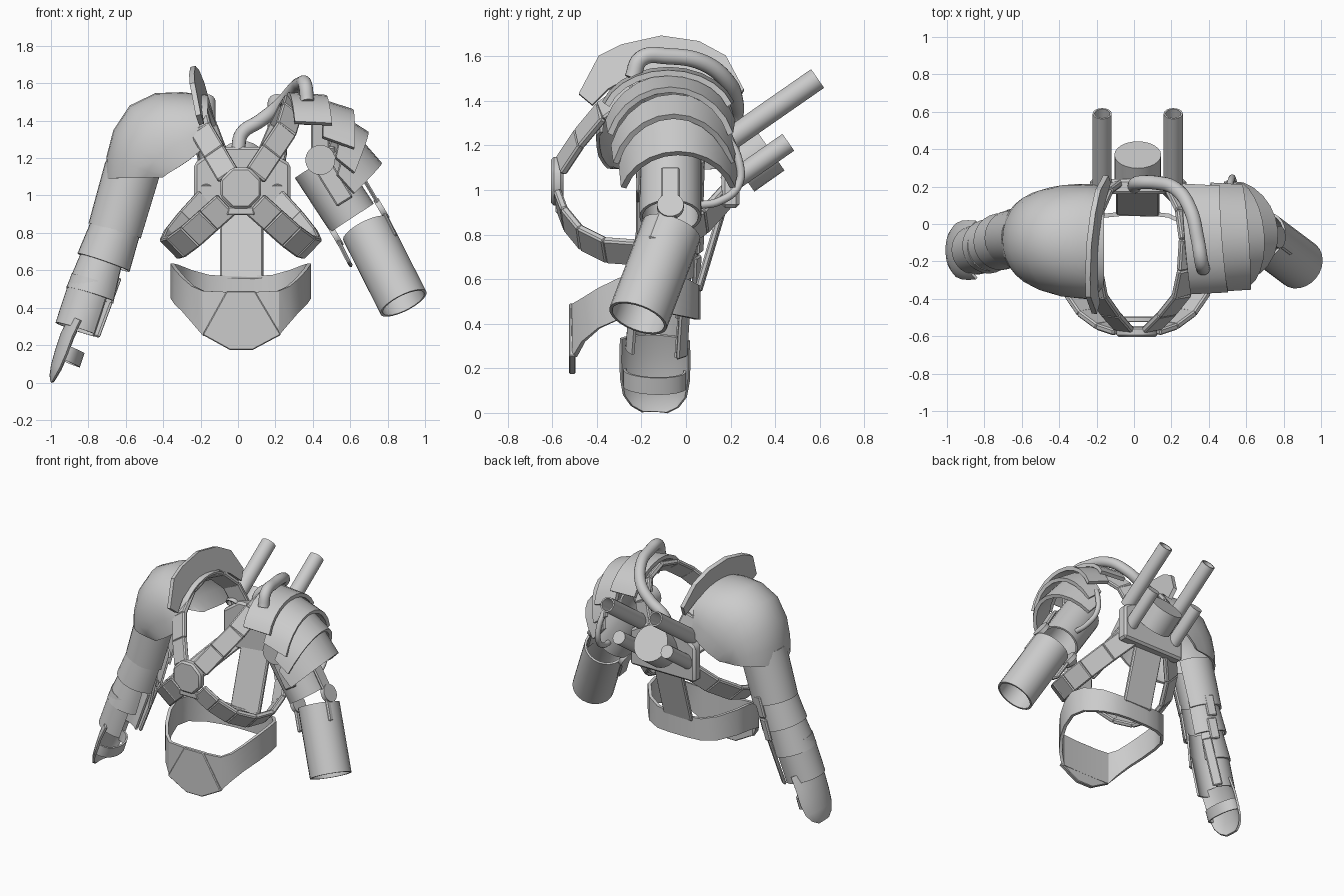
import bpy, bmesh, math
from mathutils import Vector as V

if "Cube" in bpy.data.objects:
    bpy.data.objects.remove(bpy.data.objects["Cube"])

grey = bpy.data.materials.new("plain_grey")
grey.diffuse_color = (0.6, 0.6, 0.6, 1)
grey.use_nodes = True
grey.node_tree.nodes["Principled BSDF"].inputs["Base Color"].default_value = grey.diffuse_color


def obj(name, verts, faces, thick=0, bevel=0):
    me = bpy.data.meshes.new(name)
    me.from_pydata([tuple(v) for v in verts], [], faces)
    bm = bmesh.new()
    bm.from_mesh(me)
    bmesh.ops.recalc_face_normals(bm, faces=bm.faces)
    bm.to_mesh(me)
    bm.free()
    me.materials.append(grey)
    o = bpy.data.objects.new(name, me)
    bpy.context.collection.objects.link(o)
    if thick:
        m = o.modifiers.new("thickness", 'SOLIDIFY')
        m.thickness, m.offset = thick, 0
    if bevel:
        m = o.modifiers.new("edge", 'BEVEL')
        m.width, m.segments = bevel, 1
    return o


def loft(name, rings, thick=0.015, closed=False, loop=False, caps=False):
    """Skin a list of equal point rows; closed joins each row, loop joins last row to first."""
    n, k = len(rings[0]), len(rings)
    faces = []
    for i in range(k if loop else k - 1):
        for j in range(n if closed else n - 1):
            a, b = i * n, ((i + 1) % k) * n
            j2 = (j + 1) % n
            faces.append((a + j, a + j2, b + j2, b + j))
    if caps:
        faces += [tuple(range(n)), tuple(range((k - 1) * n, k * n))]
    return obj(name, [p for r in rings for p in r], faces, thick)


def arch(base, tip, w, yc, n=10, half=90, power=1.0, skew=0.0):
    """Arc section spanning y, rising from base (x,z) to tip (x,z); half is its half angle."""
    out = []
    h = math.radians(half)
    for i in range(n + 1):
        a = h * (2 * i / n - 1)
        s = max(0, (math.cos(a) - math.cos(h)) / (1 - math.cos(h))) ** power
        dy = w * math.sin(a) / math.sin(h)
        out.append(V((base[0] + (tip[0] - base[0]) * s - skew * dy, yc + dy,
                      base[1] + (tip[1] - base[1]) * s)))
    return out


def ring(c, axis, r, arc=360, n=24, face=(-1, 0, 0), ry=1.0):
    """Circle or arc about an axis, the arc centred on direction face."""
    t = V(axis).normalized()
    u = V(face)
    u = (u - t * u.dot(t)).normalized()
    w = t.cross(u)
    m = n if arc >= 360 else n + 1
    pts = []
    for i in range(m):
        a = math.radians(-arc / 2 + arc * i / n)
        pts.append(V(c) + u * math.cos(a) * r + w * math.sin(a) * r * ry)
    return pts


def tube(name, p0, p1, r0, r1=None, arc=360, thick=0.014, solid=False, n=24):
    p0, p1 = V(p0), V(p1)
    r1 = r1 or r0
    d = p1 - p0
    return loft(name, [ring(p0, d, r0, arc, n), ring(p1, d, r1, arc, n)],
                0 if solid else thick, arc >= 360, caps=solid)


def box_geo(c, ax, size):
    v = []
    for sx in (-.5, .5):
        for sy in (-.5, .5):
            for sz in (-.5, .5):
                v.append(V(c) + ax[0] * sx * size[0] + ax[1] * sy * size[1] + ax[2] * sz * size[2])
    return v, [(0, 1, 3, 2), (4, 6, 7, 5), (0, 4, 5, 1), (2, 3, 7, 6), (0, 2, 6, 4), (1, 5, 7, 3)]


def strap(name, pts, width, thick, hub=(0.01, -0.15, 1.1)):
    """Chain of bevelled plates following a path, facing away from the hub."""
    verts, faces = [], []
    for a, b in zip(pts, pts[1:]):
        a, b = V(a), V(b)
        t = (b - a).normalized()
        mid = (a + b) / 2
        nrm = mid - V(hub)
        nrm = (nrm - t * nrm.dot(t)).normalized()
        v, f = box_geo(mid, (t, t.cross(nrm), nrm), ((b - a).length + 0.008, width, thick))
        faces += [tuple(i + len(verts) for i in q) for q in f]
        verts += v
    return obj(name, verts, faces, bevel=0.008)


def prism(name, pts, y0, y1, bevel=0.01):
    n = len(pts)
    v = [(x, y0, z) for x, z in pts] + [(x, y1, z) for x, z in pts]
    f = [tuple(range(n)), tuple(range(n, 2 * n))]
    f += [(i, (i + 1) % n, (i + 1) % n + n, i + n) for i in range(n)]
    return obj(name, v, f, bevel=bevel)


def hose(name, pts, r):
    cu = bpy.data.curves.new(name, 'CURVE')
    cu.dimensions, cu.bevel_depth, cu.bevel_resolution = '3D', r, 6
    cu.resolution_u, cu.use_fill_caps = 6, True
    s = cu.splines.new('BEZIER')
    s.bezier_points.add(len(pts) - 1)
    for bp, p in zip(s.bezier_points, pts):
        bp.co = p
        bp.handle_left_type = bp.handle_right_type = 'AUTO'
    cu.materials.append(grey)
    bpy.context.collection.objects.link(bpy.data.objects.new(name, cu))


def octagon(cx, cz, r):
    return [(cx + r * math.cos(math.radians(22.5 + 45 * i)),
             cz + r * math.sin(math.radians(22.5 + 45 * i))) for i in range(8)]


CX = 0.015
# Chest buckle and harness straps
prism("chest_buckle", octagon(CX, 1.04, 0.118), -0.605, -0.55, 0.012)
prism("buckle_clip", [(-.06, .895), (.09, .895), (.08, .94), (-.05, .94)], -0.585, -0.545, 0.006)
upper = [(.08, -.56, 1.11), (.16, -.48, 1.23), (.24, -.38, 1.35), (.27, -.24, 1.45),
         (.28, -.08, 1.49), (.26, .07, 1.46), (.21, .17, 1.36), (.15, .21, 1.22)]
lower = [(.08, -.57, .95), (.17, -.54, .87), (.265, -.47, .785), (.34, -.36, .73),
         (.375, -.22, .72), (.355, -.07, .765), (.28, .08, .86), (.18, .18, .97)]
for side, s in (("left", -1), ("right", 1)):
    strap(side + "_shoulder_strap", [(CX + s * x * (0.88 if s < 0 else 1), y, z) for x, y, z in upper], .125, .035)
    strap(side + "_rib_strap", [(CX + s * x, y, z) for x, y, z in lower], .145, .035)

# Back pack, spine, canister and exhaust tubes
prism("back_plate", [(-.235, .92), (-.235, 1.17), (-.11, 1.26), (.13, 1.26),
                     (.28, 1.17), (.28, .92)], .16, .24, 0.015)
strap("spine_plate", [(.02, .19, 1.0), (.02, .055, .55)], .23, .03)
D = V((0, .82, .57)).normalized()
tube("canister", (.02, .235, 1.095), V((.02, .37, 1.19)), .125, solid=True)
for side, x in (("left", -.17), ("right", .21)):
    a = V((x, .18, 1.215))
    tube(side + "_long_exhaust", a, a + D * .50, .046, thick=.01, n=16)
    b = V((x, .18, 1.02))
    tube(side + "_short_exhaust", b, b + D * .34, .046, solid=True, n=16)

# Belt
half = [(.09, -.505, .485, .25), (.2, -.50, .49, .25), (.255, -.46, .515, .32), (.305, -.39, .56, .38),
        (.345, -.30, .605, .42), (.365, -.2, .635, .45), (.345, -.10, .63, .45),
        (.265, .0, .60, .43), (.17, .045, .575, .42), (.07, .055, .57, .42)]
band = half + [(-x, y, a, b) for x, y, a, b in reversed(half)]
loft("belt", [[(CX + x, y, a), (CX + x, y, b)] for x, y, a, b in band], .022, loop=True)
prism("belt_plate", [(-.06, .49), (.09, .49), (.23, .255), (.08, .175), (-.045, .175), (-.19, .255)],
      -.525, -.495, .005)

# Left shoulder dome
dome = [((-.17, 1.26), (-.16, 1.53), .28), ((-.20, 1.24), (-.30, 1.545), .30),
        ((-.26, 1.19), (-.44, 1.54), .30), ((-.32, 1.15), (-.575, 1.475), .295),
        ((-.37, 1.12), (-.66, 1.345), .28), ((-.40, 1.10), (-.695, 1.21), .265),
        ((-.42, 1.10), (-.705, 1.09), .25)]
loft("left_shoulder_dome", [arch(b, t, w, -.10 + .02 * i / 6, 16, power=.8)
                            for i, (b, t, w) in enumerate(dome)], .015)

# Left neck guard, a standing fan
outer = [(-.48, 1.43), (-.39, 1.6), (-.29, 1.65), (-.11, 1.69), (.06, 1.665), (.18, 1.6), (.26, 1.45)]
inner = [(-.42, 1.38), (-.35, 1.45), (-.24, 1.51), (-.11, 1.535), (.03, 1.52), (.13, 1.46), (.22, 1.38)]
guard_x = lambda y, z: -.19 + .09 * (y + .1) - .24 * (z - 1.48)
loft("neck_guard", [[(guard_x(y, z), y, z) for y, z in p] for p in zip(outer, inner)], .028)

# Left arm: overlapping shells open towards the body
for name, p0, p1, r0, r1, arc in [
        ("left_upper_arm", (-.56, -.07, 1.14), (-.655, -.075, .81), .148, .143, 320),
        ("left_elbow_shell", (-.635, -.08, .87), (-.715, -.095, .64), .130, .145, 320),
        ("left_forearm_shell", (-.71, -.10, .69), (-.78, -.12, .465), .115, .138, 290),
        ("left_wrist_shell", (-.765, -.12, .54), (-.85, -.14, .28), .125, .125, 260)]:
    tube(name, p0, p1, r0, r1, arc=arc)
# Rim plates along the open edge of the arm shells
for i, (a, b) in enumerate([((-.61, .065, .86), (-.65, .06, .72)), ((-.65, .05, .70), (-.69, .045, .56)),
                            ((-.65, .0, .56), (-.765, -.02, .25))]):
    strap("left_arm_rim_plate_%d" % (i + 1), [a, b], .07, .02, hub=(-.75, -.12, .6))
# Left hand shell and grip band
axis = V((-.13, -.01, -.30))
loft("left_hand", [ring((x, -.14, z), axis, r, 130, 12, ry=ry)
                   for x, z, r, ry in [(-.80, .31, .105, 1.6), (-.84, .22, .11, 1.55), (-.875, .13, .105, 1.6),
                                       (-.915, .06, .085, 1.8), (-.955, .02, .05, 2.3), (-.985, .0, .012, 5)]], .014)
loft("left_grip_band", [ring(c, axis, .08, 200, 12, (1, 0, 0), 1.7)
                        for c in [(-.90, -.14, .19), (-.925, -.14, .115)]], .012)

# Right shoulder plates
for i, (b0, t0, b1, t1, w, yc) in enumerate([
        ((.28, 1.39), (.27, 1.54), (.48, 1.38), (.47, 1.525), .285, -.08),
        ((.43, 1.31), (.44, 1.505), (.60, 1.25), (.61, 1.45), .28, -.07),
        ((.50, 1.20), (.55, 1.42), (.60, 1.12), (.69, 1.33), .27, -.055),
        ((.51, 1.11), (.59, 1.36), (.60, 1.01), (.76, 1.165), .255, -.035)]):
    loft("right_shoulder_plate_%d" % (i + 1),
         [arch(b0, t0, w, yc, half=72, skew=.08), arch(b1, t1, w - .01, yc, half=72, skew=.08)], .026)

# Right arm tubes
tube("right_upper_arm", (.42, -.07, 1.17), (.61, -.07, .88), .132)
P0, P1 = V((.685, -.065, .82)), V((.885, -.215, .425))
tube("right_forearm", P0, P1, .13)
tube("right_shoulder_pivot", (.44, -.235, 1.19), (.44, -.15, 1.19), .08, solid=True)
strap("right_shoulder_arm", [(.44, -.21, 1.18), (.57, -.215, .97)], .10, .02, hub=(.5, 0, 1.08))
strap("right_shoulder_hanger", [(.44, -.17, 1.2), (.44, -.19, 1.4)], .1, .02, hub=(.44, 0, 1.3))

# Elbow hinges on both sides of the right arm
out = V((.85, 0, .5)).normalized()
for side, s in (("outer", 1), ("inner", -1)):
    c = V((.645, -.07, .855)) + out * s * .142
    tube("right_elbow_disc_" + side, c - out * .015, c + out * .015, .06, solid=True)
    path = [c, c + (P1 - P0).normalized() * .18]
    if s > 0:
        path.insert(0, c + V((-.1, 0, .17)))
    strap("right_elbow_bracket_" + side, path, .085, .02, hub=(.645, -.07, .855))

# Hoses
hose("shoulder_hose", [(.0, .2, 1.24), (.02, .22, 1.33), (.12, .22, 1.40), (.22, .19, 1.48),
                       (.30, .08, 1.57), (.34, -.08, 1.60), (.36, -.2, 1.59), (.37, -.24, 1.50)], .037)
hose("arm_hose", [(.50, .17, 1.26), (.52, .235, 1.14), (.53, .235, 1.02), (.55, .15, .95), (.57, .05, .93)], .018)

# Bake modifiers and shade by angle
bpy.ops.object.select_all(action='SELECT')
bpy.context.view_layer.objects.active = bpy.data.objects["belt"]
bpy.ops.object.convert(target='MESH')
bpy.ops.object.shade_smooth_by_angle(angle=math.radians(32))
